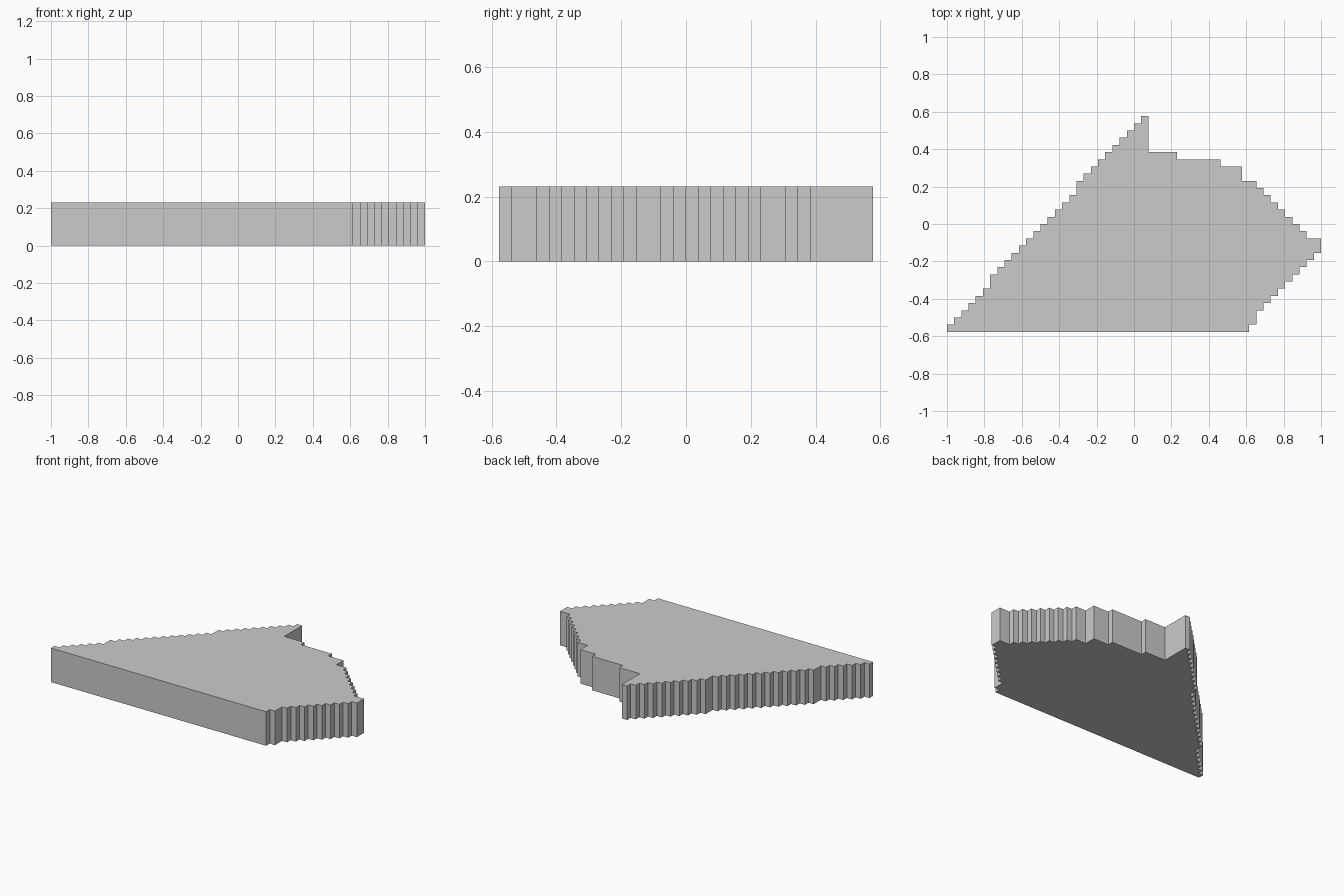
import bpy, bmesh

if "Cube" in bpy.data.objects:
    bpy.data.objects.remove(bpy.data.objects["Cube"])

U = 2 / 52          # size of one grid step
ROWS, HEIGHT = 30, 6

# Left and right ends of each row of the stepped outline, front to back
left = [r - (r > 6) - (r > 19) for r in range(ROWS)]
right = ([42, 43] + list(range(43, 52)) + [52, 52]
         + list(range(50, 42, -1)) + [41, 41, 38, 32] + [28] * 5)


def stepped(edge):
    """Corner points of a stepped edge, skipping rows that do not move."""
    pts = [(edge[0], 0)]
    for r in range(1, ROWS):
        if edge[r] != edge[r - 1]:
            pts += [(edge[r - 1], r), (edge[r], r)]
    return pts + [(edge[-1], ROWS)]


# Flat slab: stepped outline extruded upwards
outline = stepped(right) + stepped(left)[::-1]
bm = bmesh.new()
base = bm.faces.new([bm.verts.new(((x - 26) * U, (y - 15) * U, 0)) for x, y in outline])
top = bmesh.ops.extrude_face_region(bm, geom=[base], use_keep_orig=True)["geom"]
bmesh.ops.translate(bm, vec=(0, 0, HEIGHT * U),
                    verts=[g for g in top if isinstance(g, bmesh.types.BMVert)])
bmesh.ops.recalc_face_normals(bm, faces=bm.faces)

mesh = bpy.data.meshes.new("stepped_slab")
bm.to_mesh(mesh)
bm.free()
bpy.context.collection.objects.link(bpy.data.objects.new("stepped_slab", mesh))
